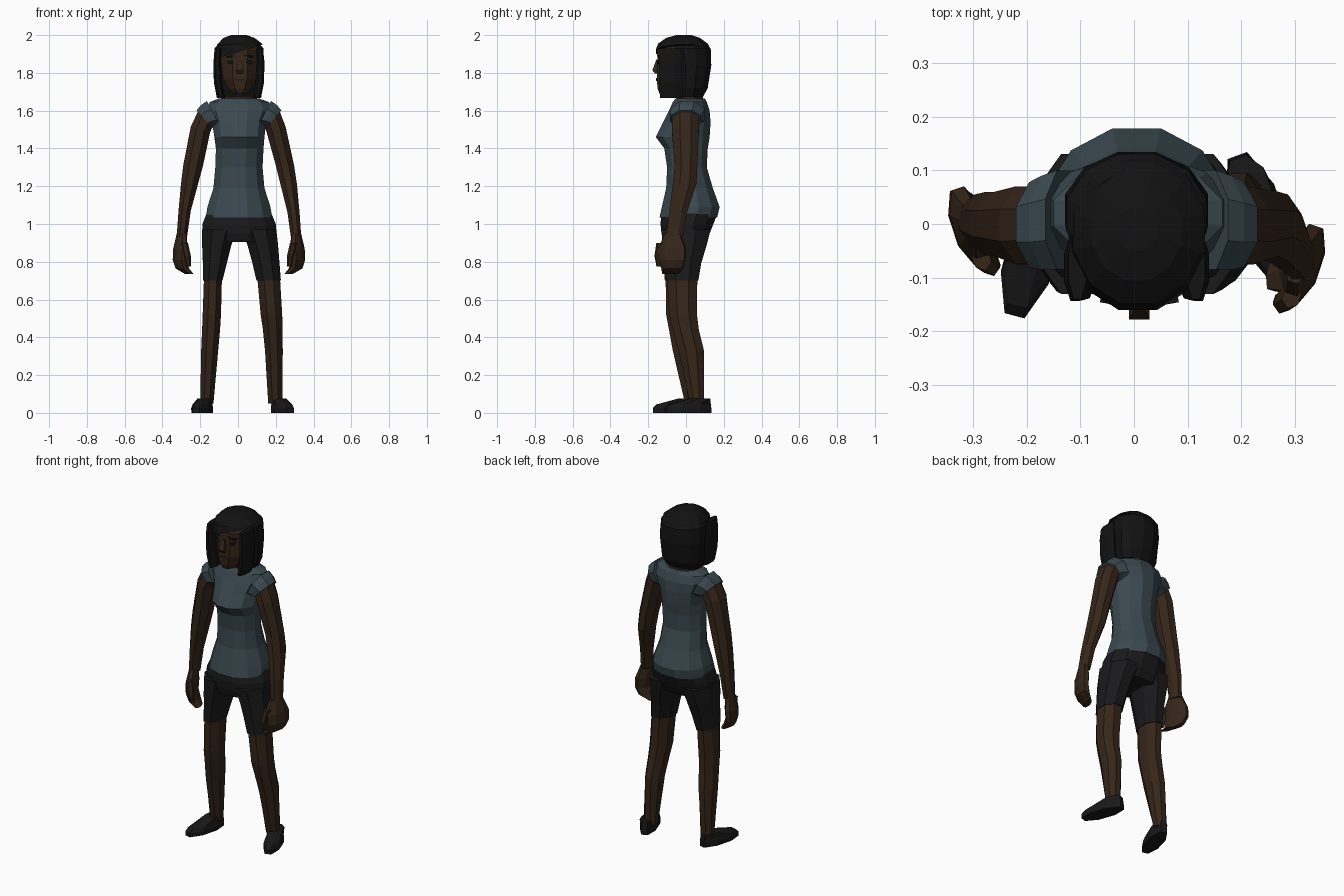
import bpy, bmesh, math
from mathutils import Matrix, Vector


def material(name, rgb):
    m = bpy.data.materials.new(name)
    m.diffuse_color = (*rgb, 1)
    return m


SKIN = material("skin", (0.036, 0.019, 0.010))
LIP = material("lip", (0.026, 0.012, 0.008))
HAIR = material("hair", (0.006, 0.006, 0.006))
SHIRT = material("shirt", (0.042, 0.066, 0.078))
SHORTS = material("shorts", (0.010, 0.010, 0.011))
SHOE = material("shoe", (0.009, 0.009, 0.010))
MID = 0.005


def loft(name, mat, rings, n=8, twist=0):
    """Skin a stack of rings (z, x0, x1, y0, y1[, slope dz/dx])."""
    bm = bmesh.new()
    grow = 1 / math.cos(math.pi / n)
    loops = []
    for z, x0, x1, y0, y1, *slope in rings:
        s = slope[0] if slope else 0
        cx, cy = (x0 + x1) / 2, (y0 + y1) / 2
        rot = Matrix.Rotation(math.radians(twist), 3, 'Z')
        loop = []
        for i in range(n):
            a = 2 * math.pi * (i + 0.5) / n
            dx = (x1 - x0) / 2 * math.cos(a) * grow
            dy = (y1 - y0) / 2 * math.sin(a) * grow
            loop.append(bm.verts.new(rot @ Vector((dx, dy, s * dx)) + Vector((cx, cy, z))))
        loops.append(loop)
    for a, b in zip(loops, loops[1:]):
        for i in range(n):
            j = (i + 1) % n
            bm.faces.new((a[i], a[j], b[j], b[i]))
    bm.faces.new(loops[0])
    bm.faces.new(loops[-1])
    bmesh.ops.recalc_face_normals(bm, faces=bm.faces)
    me = bpy.data.meshes.new(name)
    bm.to_mesh(me)
    bm.free()
    me.materials.append(mat)
    ob = bpy.data.objects.new(name, me)
    bpy.context.collection.objects.link(ob)
    return ob


def flip(rings, mid=MID):
    """Mirror rings about the body's middle."""
    return [(z, 2 * mid - x1, 2 * mid - x0, y0, y1, *[-s for s in slope])
            for z, x0, x1, y0, y1, *slope in rings]


# Shirt body
loft("shirt", SHIRT, [
    (1.035, -.17, .18, -.14, .165), (1.09, -.162, .172, -.128, .178),
    (1.19, -.13, .14, -.105, .142), (1.30, -.12, .13, -.10, .11),
    (1.40, -.117, .135, -.115, .115), (1.46, -.125, .14, -.16, .125),
    (1.54, -.138, .15, -.12, .13), (1.60, -.165, .18, -.09, .125),
    (1.645, -.15, .165, -.07, .11), (1.665, -.10, .11, -.055, .10)], n=12)

# Cap sleeves
sleeve = [(1.58, -.165, -.09, -.085, .10, -1.9),
          (1.57, -.195, -.115, -.085, .09, -1.5),
          (1.555, -.22, -.135, -.08, .078, -1.1)]
loft("left_sleeve", SHIRT, sleeve)
loft("right_sleeve", SHIRT, flip(sleeve))

# Arms
loft("left_arm", SKIN, [
    (1.565, -.208, -.13, -.072, .07, -1.0), (1.50, -.25, -.148, -.075, .07, -.3),
    (1.31, -.29, -.185, -.06, .06), (1.21, -.302, -.212, -.058, .06),
    (1.07, -.315, -.25, -.045, .055), (.93, -.325, -.27, -.035, .045)])
loft("right_arm", SKIN, [
    (1.565, .14, .218, -.072, .07, 1.0), (1.50, .152, .252, -.075, .068, .3),
    (1.31, .20, .297, -.06, .06), (1.21, .225, .312, -.07, .055),
    (1.06, .262, .326, -.09, .005), (.93, .28, .335, -.105, -.02)])

# Hands with curled fingers and a thumb
hand = [(.95, -.32, -.275, -.04, .04), (.87, -.335, -.275, -.078, .07),
        (.81, -.338, -.28, -.075, .068), (.765, -.325, -.265, -.06, .055),
        (.735, -.275, -.24, -.055, .03)]
thumb = [(.90, -.30, -.268, -.085, -.04), (.83, -.283, -.252, -.095, -.055),
         (.775, -.27, -.25, -.085, -.06)]
for side, y in (("left", 0), ("right", -.07)):
    for part, rings, n in (("hand", hand, 8), ("thumb", thumb, 6)):
        rings = [(z, a, b, c + y, d + y) for z, a, b, c, d in rings]
        if side == "right":
            rings = flip(rings)
        loft(f"{side}_{part}", SKIN, rings, n, twist=18 if side == "left" else -18)

# Shorts
loft("shorts_hips", SHORTS, [
    (.905, -.17, .185, -.115, .10), (.95, -.19, .203, -.13, .125),
    (1.0, -.188, .20, -.135, .145), (1.06, -.165, .175, -.13, .168)], n=12)
loft("left_shorts_leg", SHORTS, [
    (.97, -.19, -.005, -.13, .13), (.89, -.19, -.035, -.125, .11),
    (.79, -.186, -.06, -.118, .08), (.70, -.185, -.082, -.112, .06)])
loft("right_shorts_leg", SHORTS, [
    (.97, .015, .203, -.13, .13), (.89, .05, .212, -.122, .11),
    (.79, .077, .22, -.112, .08), (.70, .098, .227, -.105, .065)])

# Legs
loft("left_leg", SKIN, [
    (.72, -.18, -.085, -.108, .055), (.52, -.187, -.09, -.105, .045),
    (.44, -.19, -.095, -.09, .052), (.33, -.195, -.105, -.07, .065),
    (.05, -.20, -.13, -.005, .065)])
loft("right_leg", SKIN, [
    (.72, .102, .222, -.10, .06), (.52, .12, .234, -.09, .058),
    (.44, .132, .236, -.07, .068), (.33, .143, .237, -.04, .095),
    (.05, .16, .236, .02, .095)])

# Shoes, toes turned out
shoe = [(0, -.045, .045, -.125, .125), (.025, -.046, .046, -.125, .125),
        (.045, -.042, .042, -.105, .123), (.075, -.038, .038, .01, .12)]
for side, x, y, turn in (("left", -.19, -.05, -15), ("right", .235, .01, 20)):
    ob = loft(f"{side}_shoe", SHOE, shoe)
    ob.location = (x, y, 0)
    ob.rotation_euler.z = math.radians(turn)

# Neck and head
loft("neck", SKIN, [
    (1.64, -.095, .105, -.05, .09), (1.675, -.09, .10, -.052, .09),
    (1.70, -.05, .062, -.065, .07), (1.78, -.05, .062, -.08, .06)])
loft("head", SKIN, [
    (1.69, -.025, .045, -.14, -.05), (1.715, -.05, .07, -.15, .0),
    (1.77, -.078, .098, -.155, .04), (1.86, -.09, .11, -.150, .08),
    (1.92, -.09, .11, -.150, .08), (1.96, -.075, .09, -.125, .06)])
loft("nose", SKIN, [
    (1.797, -.006, .026, -.165, -.14), (1.815, -.009, .029, -.178, -.14),
    (1.87, .002, .018, -.157, -.14)], n=4)

# Facial features
for side, k in (("left", -1), ("right", 1)):
    x = .01 + k * .048
    loft(f"{side}_eye", HAIR, [
        (1.847, x - .011, x + .011, -.150, -.13), (1.855, x - .017, x + .017, -.150, -.13),
        (1.863, x - .011, x + .011, -.150, -.13)], n=4, twist=k * 10)
    loft(f"{side}_eyebrow", HAIR, [
        (1.884, x - .024, x + .024, -.150, -.13, -k * .15),
        (1.891, x - .024, x + .024, -.150, -.13, -k * .15)], n=4, twist=k * 10)
loft("mouth", LIP, [
    (1.757, -.008, .028, -.158, -.14), (1.765, -.018, .038, -.159, -.14),
    (1.773, -.008, .028, -.158, -.14)], n=4)

# Bobbed hair: back, side locks and crown with a slanted fringe
loft("hair_back", HAIR, [
    (1.672, -.105, .115, -.055, .09), (1.72, -.122, .132, -.07, .115),
    (1.84, -.128, .138, -.08, .134), (1.93, -.125, .135, -.10, .13),
    (1.965, -.09, .10, -.10, .10)], n=12)
lock = [(1.668, -.112, -.07, -.138, -.02), (1.75, -.128, -.083, -.142, -.02),
        (1.86, -.13, -.09, -.143, -.02), (1.93, -.122, -.088, -.14, -.02)]
loft("left_hair_lock", HAIR, lock)
loft("right_hair_lock", HAIR, flip(lock))
loft("hair_crown", HAIR, [
    (1.912, -.122, .132, -.16, .132, .3), (1.953, -.112, .122, -.148, .115, .05),
    (1.985, -.078, .088, -.105, .075), (2.0, -.035, .045, -.05, .03)], n=12)
